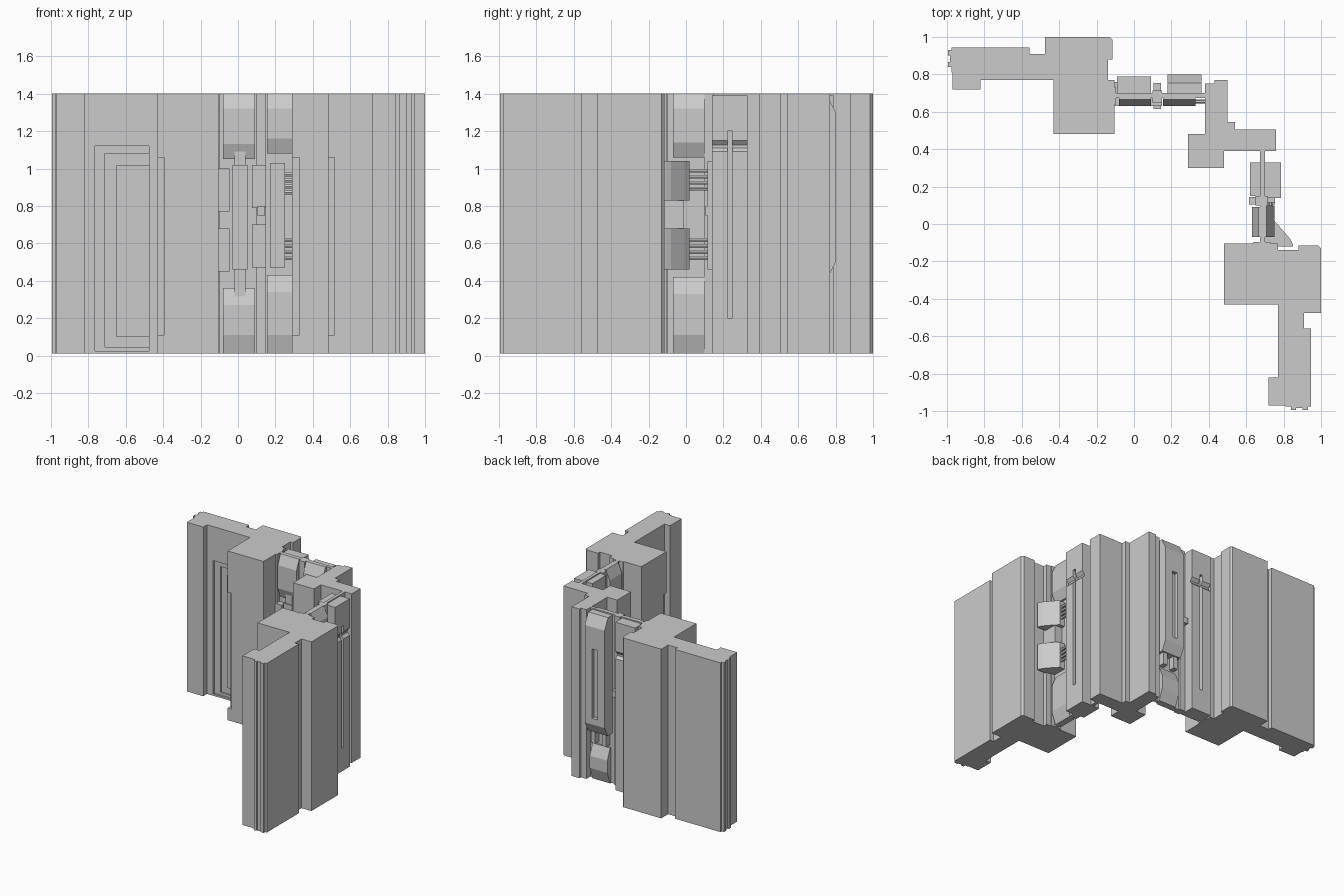
import bpy, bmesh
from mathutils import Vector

if "Cube" in bpy.data.objects:
    bpy.data.objects.remove(bpy.data.objects["Cube"])

Z0, Z1 = 0.01, 1.40


def prism(name, pts, lo, hi, axis='z', swap=False):
    """Extrude a 2D profile: axis z takes (x, y) points, axis x takes (y, z) points.
    swap exchanges x and y, which mirrors a part onto the other arm."""
    bm = bmesh.new()

    def co(a, b, h):
        p = (a, b, h) if axis == 'z' else (h, a, b)
        return (p[1], p[0], p[2]) if swap else p
    low = [bm.verts.new(co(a, b, lo)) for a, b in pts]
    top = [bm.verts.new(co(a, b, hi)) for a, b in pts]
    n = len(pts)
    bm.faces.new(low)
    bm.faces.new(top)
    for i in range(n):
        j = (i + 1) % n
        bm.faces.new((low[i], low[j], top[j], top[i]))
    bmesh.ops.recalc_face_normals(bm, faces=bm.faces)
    me = bpy.data.meshes.new(name)
    bm.to_mesh(me)
    bm.free()
    ob = bpy.data.objects.new(name, me)
    bpy.context.collection.objects.link(ob)
    return ob


def box(name, x0, x1, y0, y1, z0=Z0, z1=Z1, swap=False):
    return prism(name, [(x0, y0), (x1, y0), (x1, y1), (x0, y1)], z0, z1, 'z', swap)


def cut(ob, cutter):
    m = ob.modifiers.new("cut", 'BOOLEAN')
    m.object, m.operation, m.solver = cutter, 'DIFFERENCE', 'EXACT'
    bpy.context.view_layer.objects.active = ob
    bpy.ops.object.modifier_apply(modifier=m.name)
    bpy.data.objects.remove(cutter)


def bracket(name, u0, u1, base, d, swap, upper, z_in):
    """Sloped housing at the top or bottom of a panel, d = signed depth."""
    def v(f):
        return base + d * f
    if upper:
        pts = [(v(0), 1.40), (v(.3), 1.40), (v(1), 1.32), (v(1), z_in + .08), (v(.4), z_in), (v(0), z_in)]
    else:
        pts = [(v(0), Z0), (v(.4), Z0), (v(1), 0.11), (v(1), z_in - .09), (v(.4), z_in), (v(0), z_in)]
    prism(name, pts, u0, u1, 'x', swap)


def cables(name, u0, u1, v, z_mid, swap):
    for i in range(4):
        z = z_mid - 0.048 + i * 0.032
        prism(f"{name}_{i}", [(v - .011, z), (v - .006, z - .01), (v + .006, z - .01),
                              (v + .011, z), (v + .006, z + .01), (v - .006, z + .01)], u0, u1, 'x', swap)


def slotted_slab(name, u0, u1, v0, v1, swap):
    """Full-height slab with a long slot and a waist groove; v1 is the exposed side."""
    s = 1 if v1 > v0 else -1
    ob = prism(name, [(v0, Z0), (v1, Z0), (v1, 1.09), (v1 - s * .02, 1.11), (v1 - s * .02, 1.125),
                      (v1, 1.15), (v1, 1.39), (v0, 1.39)], u0, u1, 'x', swap)
    c = (u0 + u1) / 2
    a, b = sorted((v1 - s * .03, v1 + s * .05))
    cut(ob, box("slot_cutter", c - .014, c + .014, a, b, 0.2, 1.2, swap))


# Long wings, end posts and large blocks, mirrored on the two arms
for swap, side in ((False, "left"), (True, "right")):
    wing = prism(f"{side}_wing", [(-.975, .81), (-.82, .81), (-.82, .77), (-.40, .77), (-.40, .91),
                                  (-.56, .91), (-.56, .945), (-.975, .945)], Z0, Z1, 'z', swap)
    cut(wing, box("recess_cutter", -.765, -.435, .70, .785, .025, 1.12, swap))
    cut(wing, box("recess_cutter", -.71, -.435, .70, .80, .045, 1.08, swap))
    box(f"{side}_recess_panel", -.65, -.42, .785, .82, .10, 1.02, swap)
    box(f"{side}_end_post", -.97, -.82, .72, .83, swap=swap)
    box(f"{side}_end_rib", -.995, -.96, .84, .865, Z0, Z1, swap)
    box(f"{side}_end_rib_outer", -.995, -.96, .90, .93, Z0, Z1, swap)
    box(f"{side}_end_web", -.985, -.96, .84, .93, Z0, Z1, swap)
    block = prism(f"{side}_block", [(-.43, .48), (-.105, .48), (-.105, .77), (-.14, .77), (-.14, .88),
                                    (-.115, .88), (-.115, .985), (-.13, 1), (-.475, 1), (-.475, .77),
                                    (-.43, .77)], Z0, Z1, 'z', swap)
    cut(block, box("notch_cutter", -.5, -.395, .40, .515, .11, 1.06, swap))
    # Thin panel sheet joining block and corner, with its central post
    box(f"{side}_sheet", -.15, .44, .675, .70, swap=swap)
    box(f"{side}_centre_post", .10, .15, .65, .715, swap=swap)
    box(f"{side}_post_clip", .105, .145, .615, .755, .75, .80, swap)
    box(f"{side}_block_jamb", -.12, -.095, .64, .73, swap=swap)

# Corner column with notched inner edge
corner = prism("corner_column", [(.38, .75), (.43, .75), (.43, .77), (.50, .77), (.50, .545), (.54, .545),
                                 (.54, .505), (.76, .505), (.76, .39), (.48, .39), (.48, .30), (.29, .30),
                                 (.29, .48), (.38, .48)], Z0, Z1)
cut(corner, box("notch_cutter", .25, .33, .25, .34, .11, 1.06))

# Left arm, inner face: housings, rod, plates and cables
bracket("inner_upper_housing", -.08, .09, .68, -.05, False, True, 1.05)
bracket("inner_lower_housing", -.08, .09, .68, -.05, False, False, .36)
bracket("inner_upper_housing_b", .155, .33, .68, -.05, False, True, 1.08)
bracket("inner_lower_housing_b", .155, .33, .68, -.05, False, False, .43)
box("inner_rod", -.02, .04, .645, .68, .30, 1.11)
box("inner_rod_sleeve", -.03, .05, .632, .68, .46, 1.02)
box("inner_plate", .17, .25, .632, .68, .47, 1.03)
for i, z in enumerate((.47, .79)):
    box(f"inner_clip_{i}", .075, .15, .63, .68, z, z + .23)
    box(f"inner_jaw_{i}", -.105, -.045, .63, .68, z - .02, z + .21)
    box(f"outer_jaw_{i}", -.115, -.09, .69, .76, z - .02, z + .21)
    cables(f"inner_cable_{i}", .24, .39, .655, z + (.1 if i == 0 else .13), False)

# Left arm, outer face: slotted slab and tapered lever with fork
slotted_slab("left_outer_slab", -.09, .09, .69, .788, False)
lever = prism("lever", [(.69, 1.39), (.755, 1.39), (.80, 1.30), (.80, .50), (.76, .42), (.69, .42)],
              .18, .36, 'x')
cut(lever, box("slot_cutter", .245, .295, .77, .85, .55, 1.12))
for i, x in enumerate((.20, .30)):
    box(f"lever_fork_{i}", x, x + .04, .69, .75, .32, .43)
bracket("lever_base", .19, .35, .69, .06, False, False, .30)

# Right arm, outer face: slotted slab, housings, cables and curved clamp
slotted_slab("right_outer_slab", .14, .33, .69, .785, True)
bracket("right_upper_housing", -.07, .10, .69, .06, True, True, 1.06)
bracket("right_lower_housing", -.07, .10, .69, .06, True, False, .42)
box("right_cable_plate", .115, .145, .69, .755, .46, 1.04, True)
arc = [(-.12, .69), (.02, .69), (.02, .745), (-.01, .775), (-.045, .805), (-.08, .835), (-.11, .85), (-.12, .85)]
for i, (z0, z1) in enumerate(((.46, .68), (.83, 1.04))):
    prism(f"clamp_{i}", arc, z0, z1, 'z', True)
    cables(f"right_cable_{i}", 0, .13, .73, (.57, .94)[i], True)
box("clamp_bridge", -.12, -.01, .69, .77, .66, .85, True)

# Right arm, inner face: slab and housings
slotted_slab("right_inner_slab", .15, .33, .68, .62, True)
bracket("right_inner_upper_housing", -.07, .09, .68, -.05, True, True, 1.05)
bracket("right_inner_lower_housing", -.07, .09, .68, -.05, True, False, .36)
box("right_inner_plate", -.03, .05, .632, .68, .46, 1.02, True)
box("right_inner_rod", -.02, .04, .645, .68, .30, 1.11, True)
